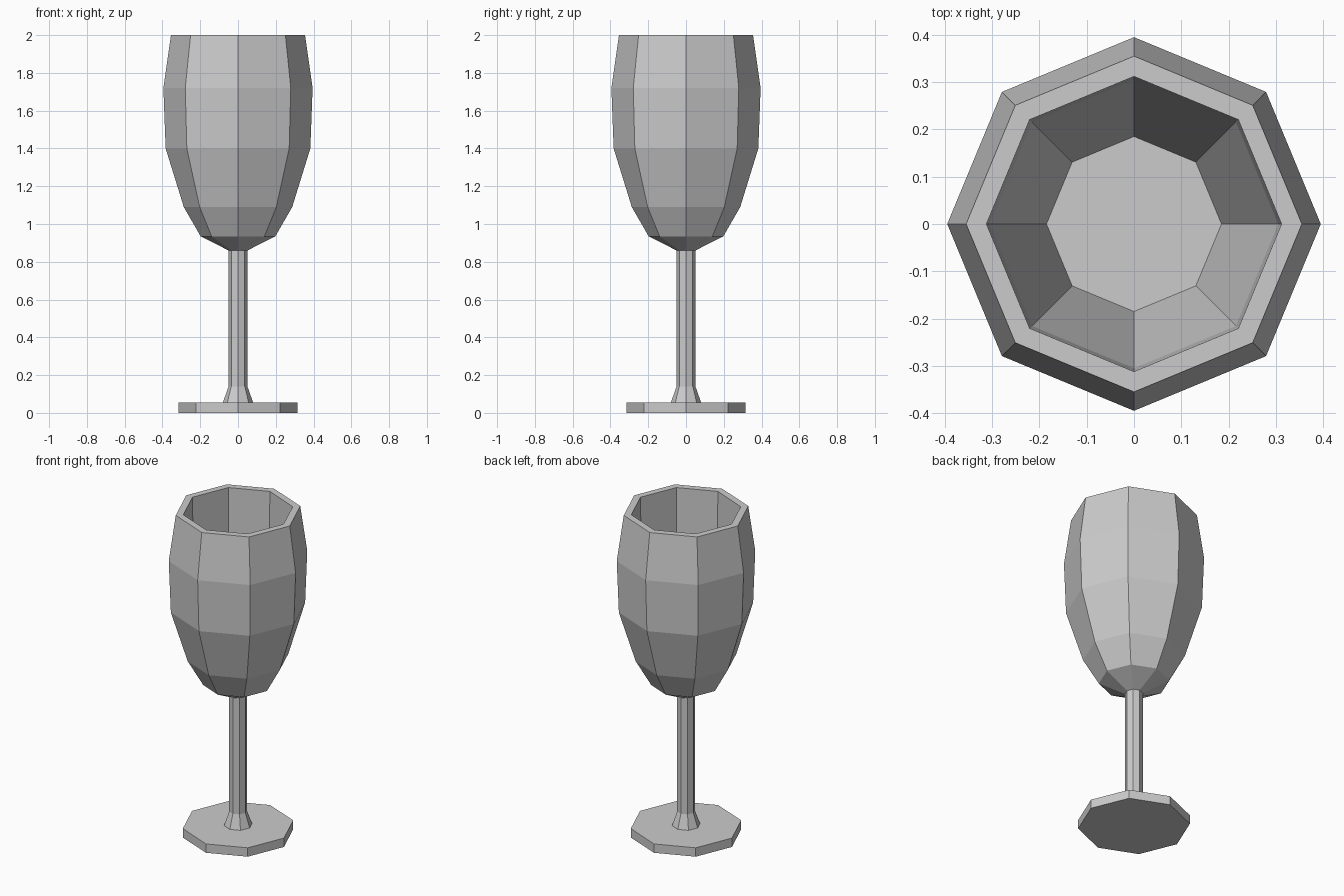
import bpy
import bmesh
from math import cos, sin, tau

SIDES = 8

cube = bpy.data.objects.get("Cube")
if cube:
    bpy.data.objects.remove(cube, do_unlink=True)

# Single glass colour
glass = bpy.data.materials.new("pale_grey_glass")
glass.use_nodes = True
colour = (0.6, 0.6, 0.6, 1)
glass.diffuse_color = colour
glass.node_tree.nodes["Principled BSDF"].inputs["Base Color"].default_value = colour


def lathe(name, profile, cap_start=False, cap_end=False):
    """Spin a (radius, z) profile into a flat-faced octagonal part."""
    bm = bmesh.new()
    rings = [[bm.verts.new((r * cos(tau * i / SIDES), r * sin(tau * i / SIDES), z))
              for i in range(SIDES)] for r, z in profile]
    for low, high in zip(rings, rings[1:]):
        for i in range(SIDES):
            j = (i + 1) % SIDES
            bm.faces.new((low[i], low[j], high[j], high[i]))
    if cap_start:
        bm.faces.new(rings[0][::-1])
    if cap_end:
        bm.faces.new(rings[-1])
    mesh = bpy.data.meshes.new(name)
    bm.to_mesh(mesh)
    bm.free()
    mesh.materials.append(glass)
    obj = bpy.data.objects.new(name, mesh)
    bpy.context.collection.objects.link(obj)
    return obj


# Flat foot
lathe("foot", [(0.315, 0), (0.315, 0.055)], cap_start=True, cap_end=True)

# Stem with flared base
lathe("stem", [(0.08, 0.055), (0.05, 0.14), (0.05, 0.86)])

# Bowl: outer wall, rim, inner wall and inner floor
lathe("bowl", [(0.05, 0.86), (0.198, 0.935), (0.287, 1.09), (0.383, 1.4),
               (0.395, 1.72), (0.355, 2.0), (0.312, 2.0), (0.305, 1.5),
               (0.185, 0.98)], cap_start=True, cap_end=True)
